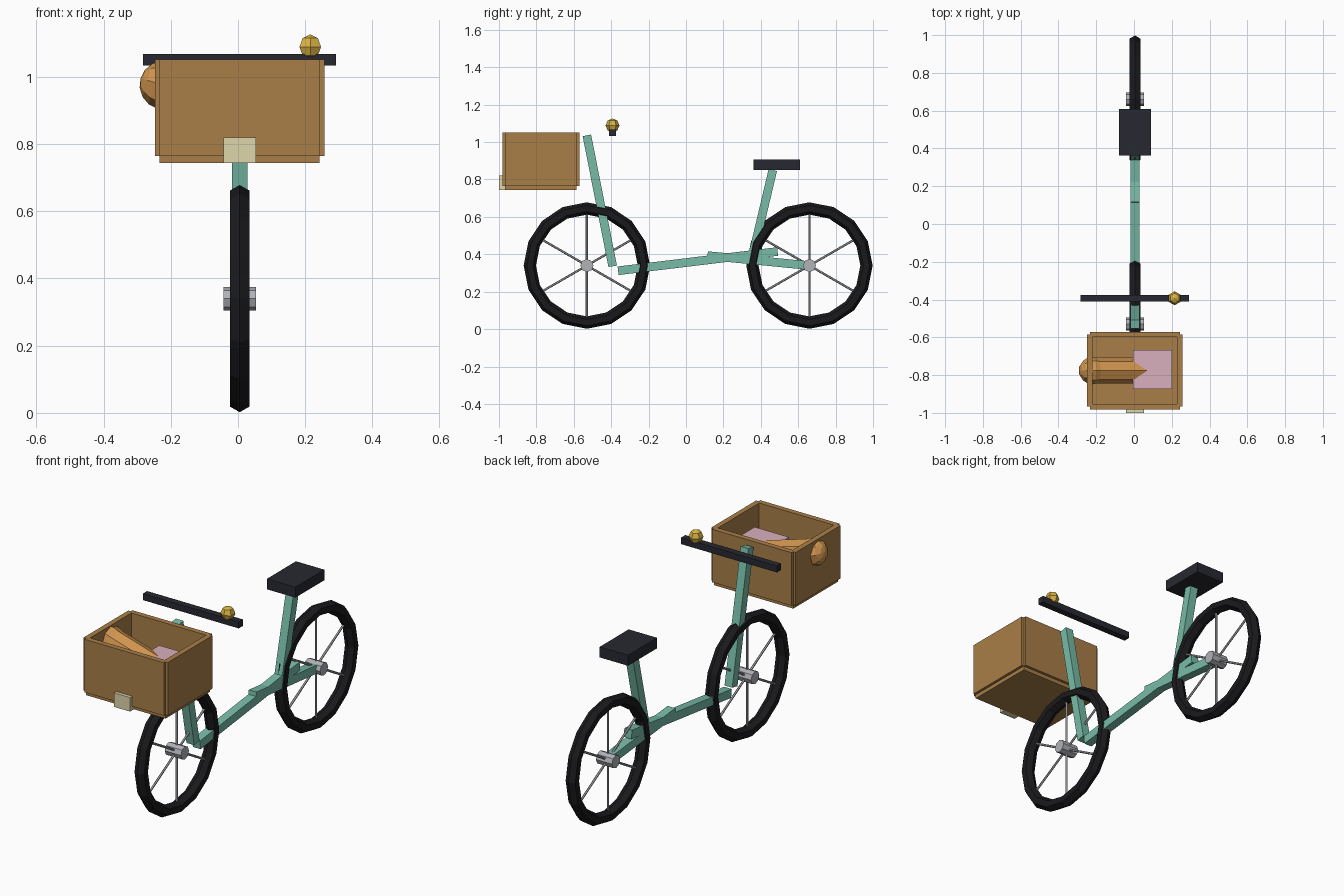
import bpy, math
from mathutils import Vector

if "Cube" in bpy.data.objects:
    bpy.data.objects.remove(bpy.data.objects["Cube"])

CX = 0.005  # centre plane of the bicycle


def mat(name, r, g, b):
    m = bpy.data.materials.new(name)
    m.diffuse_color = tuple((c / 255) ** 2.2 for c in (r, g, b)) + (1,)
    m.use_nodes = True
    m.node_tree.nodes["Principled BSDF"].inputs["Base Color"].default_value = m.diffuse_color
    return m


TEAL = mat("frame_teal", 118, 186, 165)
BLACK = mat("tyre_black", 32, 32, 35)
DARK = mat("seat_dark", 44, 45, 52)
STEEL = mat("steel", 175, 177, 182)
WOOD = mat("crate_wood", 168, 126, 73)
CREAM = mat("lamp_cream", 222, 213, 170)
BREAD = mat("bread_crust", 208, 148, 80)
PINK = mat("parcel_pink", 216, 174, 188)
BRASS = mat("bell_brass", 218, 178, 70)


def finish(name, m):
    o = bpy.context.object
    o.name = name
    o.data.materials.append(m)
    return o


def box(name, lo, hi, m):
    lo, hi = Vector(lo), Vector(hi)
    bpy.ops.mesh.primitive_cube_add(size=1, location=(lo + hi) / 2)
    bpy.context.object.scale = hi - lo
    return finish(name, m)


def beam(name, a, b, m, w=0.046):
    # square tube between two (y, z) points on the centre plane
    dy, dz = b[0] - a[0], b[1] - a[1]
    bpy.ops.mesh.primitive_cube_add(
        size=1, location=(CX, (a[0] + b[0]) / 2, (a[1] + b[1]) / 2),
        rotation=(math.atan2(-dy, dz), 0, 0))
    bpy.context.object.scale = (w, w, math.hypot(dy, dz))
    return finish(name, m)


def wheel(prefix, y, z=0.34):
    bpy.ops.mesh.primitive_torus_add(
        location=(CX, y, z), rotation=(0, math.pi / 2, 0),
        major_segments=16, minor_segments=6, major_radius=0.305, minor_radius=0.033)
    finish(prefix + "_tyre", BLACK)
    bpy.ops.mesh.primitive_cylinder_add(
        vertices=8, radius=0.035, depth=0.096, location=(CX, y, z), rotation=(0, math.pi / 2, 0))
    finish(prefix + "_hub", STEEL)
    for i in range(3):
        bpy.ops.mesh.primitive_cylinder_add(
            vertices=6, radius=0.006, depth=0.58, location=(CX, y, z),
            rotation=(i * math.pi / 3, 0, 0))
        finish(f"{prefix}_spoke_{i + 1}", STEEL)


wheel("front_wheel", -0.53)
wheel("rear_wheel", 0.66)

# frame tubes
beam("fork", (-0.392, 0.336), (-0.53, 1.036), TEAL)
beam("main_tube", (-0.363, 0.312), (0.49, 0.415), TEAL)
beam("chain_stay", (0.115, 0.393), (0.655, 0.34), TEAL)
beam("seat_tube", (0.355, 0.39), (0.464, 0.85), TEAL)

# seat, handlebar and bell
box("seat", (CX - 0.085, 0.362, 0.85), (CX + 0.085, 0.61, 0.907), DARK)
box("handlebar", (-0.282, -0.411, 1.033), (0.292, -0.375, 1.068), DARK)
bpy.ops.mesh.primitive_uv_sphere_add(segments=6, ring_count=4, radius=0.037,
                                     location=(0.215, -0.393, 1.089))
finish("bell", BRASS)

# crate: floor plus four walls overlapping its edges
BY, HX, HY, T = -0.776, 0.238, 0.191, 0.0145
Z0, Z1 = 0.765, 1.052
box("crate_floor", (CX - HX, BY - HY, 0.744), (CX + HX, BY + HY, 0.776), WOOD)
for s, fb, lr in ((-1, "front", "left"), (1, "back", "right")):
    y, x = BY + s * HY, CX + s * HX
    box(f"crate_{fb}_wall", (CX - HX, y - T, Z0), (CX + HX, y + T, Z1), WOOD)
    box(f"crate_{lr}_wall", (x - T, BY - HY, Z0), (x + T, BY + HY, Z1), WOOD)
box("front_lamp", (CX - 0.048, -1.0, 0.744), (CX + 0.048, -0.965, 0.82), CREAM)

# parcel and loaf in the crate
box("parcel", (-0.005, -0.873, 0.775), (0.2, -0.667, 0.96), PINK)
tilt = math.radians(16.5)
axis = Vector((math.cos(tilt), 0, -math.sin(tilt)))
end, length = Vector((-0.22, BY, 0.975)), 0.36
rot = (0, math.pi / 2 + tilt, 0)
bpy.ops.mesh.primitive_cylinder_add(vertices=8, radius=0.068, depth=length,
                                    location=end + axis * length / 2, rotation=rot)
finish("loaf", BREAD)
bpy.ops.mesh.primitive_uv_sphere_add(segments=8, ring_count=8, radius=0.073,
                                     location=end, rotation=rot)
finish("loaf_end", BREAD)
